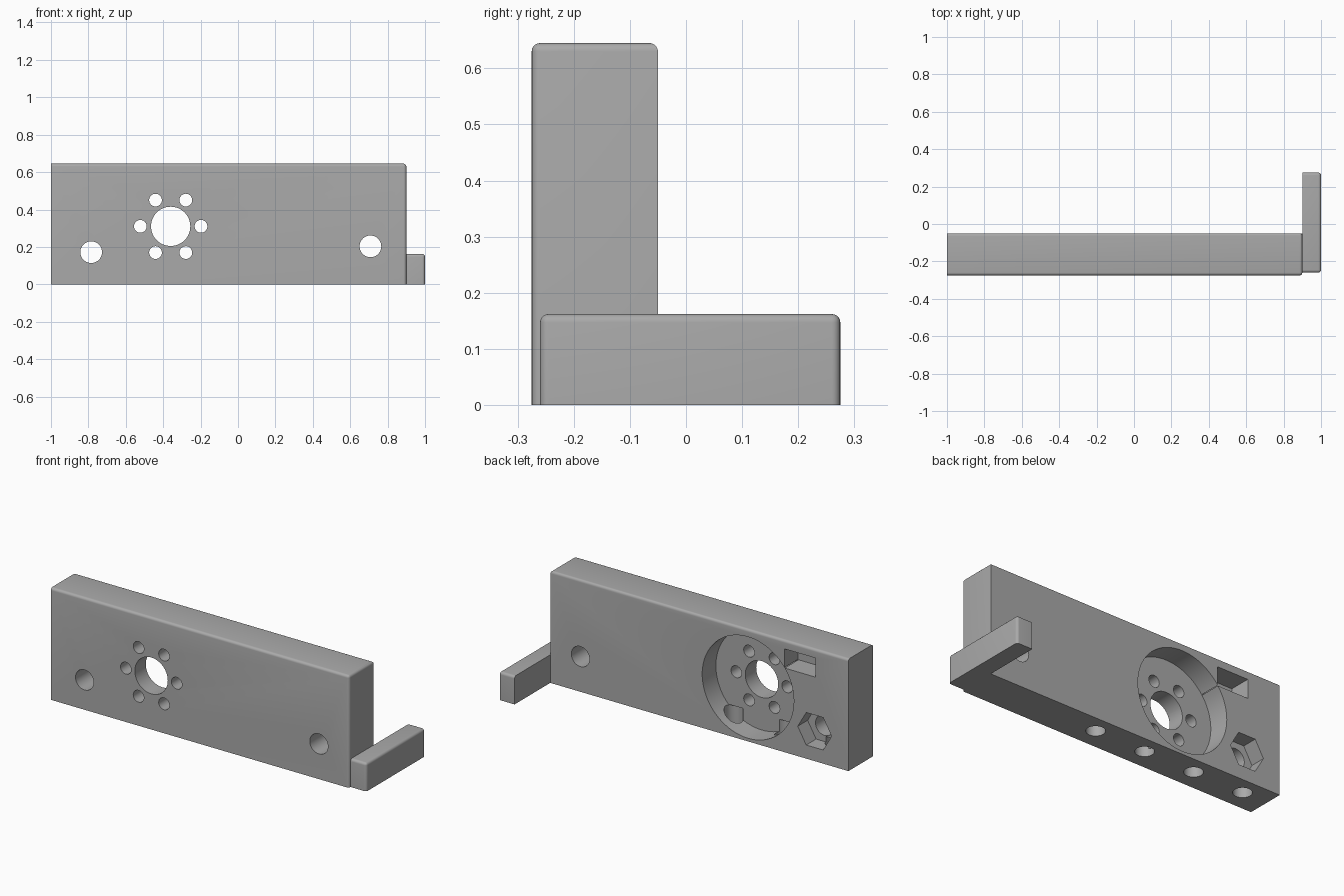
import bpy, bmesh, math
from mathutils import Matrix, Vector

if "Cube" in bpy.data.objects:
    bpy.data.objects.remove(bpy.data.objects["Cube"], do_unlink=True)

grey = bpy.data.materials.new("plain grey")
grey.use_nodes = True
COLOUR = (0.4, 0.4, 0.4, 1)
grey.diffuse_color = COLOUR
grey.node_tree.nodes["Principled BSDF"].inputs["Base Color"].default_value = COLOUR


def add_object(name, bm):
    bmesh.ops.recalc_face_normals(bm, faces=bm.faces)
    mesh = bpy.data.meshes.new(name)
    bm.to_mesh(mesh)
    bm.free()
    mesh.materials.append(grey)
    obj = bpy.data.objects.new(name, mesh)
    bpy.context.collection.objects.link(obj)
    return obj


def box(name, low, high, rounded=None, radius=0.015):
    """Box between two corners; edges whose midpoint passes the rule are rounded."""
    low, high = Vector(low), Vector(high)
    bm = bmesh.new()
    bmesh.ops.create_cube(bm, size=1)
    if rounded:
        picked = [e for e in bm.edges
                  if rounded(*(e.verts[0].co + e.verts[1].co))]
    for v in bm.verts:
        v.co = [(a + b) / 2 + c * (b - a) for a, b, c in zip(low, high, v.co)]
    if rounded:
        bmesh.ops.bevel(bm, geom=picked, offset=radius, segments=5,
                        profile=0.5, affect='EDGES')
    return add_object(name, bm)


def drill(name, centre, radius, depth, axis='Y', sides=48):
    """Cylinder starting at centre and running along +axis for depth."""
    bm = bmesh.new()
    bmesh.ops.create_cone(bm, cap_ends=True, segments=sides, radius1=radius,
                          radius2=radius, depth=abs(depth))
    place = Matrix.Translation((0, 0, depth / 2))
    turn = Matrix.Rotation(-math.pi / 2, 4, 'X') if axis == 'Y' else Matrix()
    spin = Matrix.Rotation(math.pi / 2, 4, 'Z') if sides == 6 else Matrix()
    bm.transform(Matrix.Translation(centre) @ turn @ place @ spin)
    return add_object(name, bm)


FRONT, BACK, OUT = -0.275, -0.05, 0.05
FLOOR = -0.175
HUB = (-0.36, 0.31)

# Main plate, rounded along the top and the front end edge
plate = box("plate", (-1, FRONT, 0), (0.9, BACK, 0.645),
            lambda x, y, z: (z > 0.5 and x > -0.5) or (x > 0.5 and y < -0.5))

# Side arm, rounded along the top and the outer corners
arm = box("side_arm", (0.9, -0.26, 0), (1, 0.275, 0.162),
          lambda x, y, z: (z > 0.5 and x > -0.5) or (x > 0.5 and abs(y) > 0.5))

cutters = []


def back_pocket(name, x, z, radius, floor, sides):
    cutters.append(drill(name, (x, floor, z), radius, OUT - floor, sides=sides))


def through_hole(name, x, z, radius):
    cutters.append(drill(name, (x, FRONT - OUT, z), radius, 0.4))


# Round recess with the centre hole and six screw holes around it
back_pocket("round_recess", *HUB, 0.292, FLOOR, 96)
through_hole("shaft_hole", *HUB, 0.105)
for i in range(6):
    a = math.radians(60 * i)
    through_hole("screw_hole", HUB[0] + 0.162 * math.cos(a),
                 HUB[1] + 0.162 * math.sin(a), 0.034)

# Bolt holes with hexagonal nut pockets at the back
for x, z, floor in ((-0.785, 0.172, -0.14), (0.708, 0.203, -0.23)):
    through_hole("bolt_hole", x, z, 0.058)
    back_pocket("nut_pocket", x, z, 0.108, floor, 6)

# Rectangular slot beside the recess
cutters.append(box("slot", (-0.79, FLOOR, 0.485), (-0.592, OUT, 0.595)))

# Row of blind holes in the underside
for i in range(4):
    cutters.append(drill("base_hole", (0.125 - 0.322 * i, -0.152, -OUT),
                         0.05, OUT + 0.11, axis='Z'))

for c in cutters:
    c.hide_render = True
    mod = plate.modifiers.new(c.name, 'BOOLEAN')
    mod.operation, mod.solver, mod.object = 'DIFFERENCE', 'EXACT', c

# Bake the cuts and drop the cutters
bpy.context.view_layer.update()
graph = bpy.context.evaluated_depsgraph_get()
cut_mesh = bpy.data.meshes.new_from_object(plate.evaluated_get(graph))
plate.modifiers.clear()
plate.data = cut_mesh
for c in cutters:
    bpy.data.objects.remove(c, do_unlink=True)

for obj in bpy.context.view_layer.objects:
    obj.select_set(obj in (plate, arm))
bpy.context.view_layer.objects.active = plate
bpy.ops.object.shade_smooth_by_angle(angle=math.radians(30))
